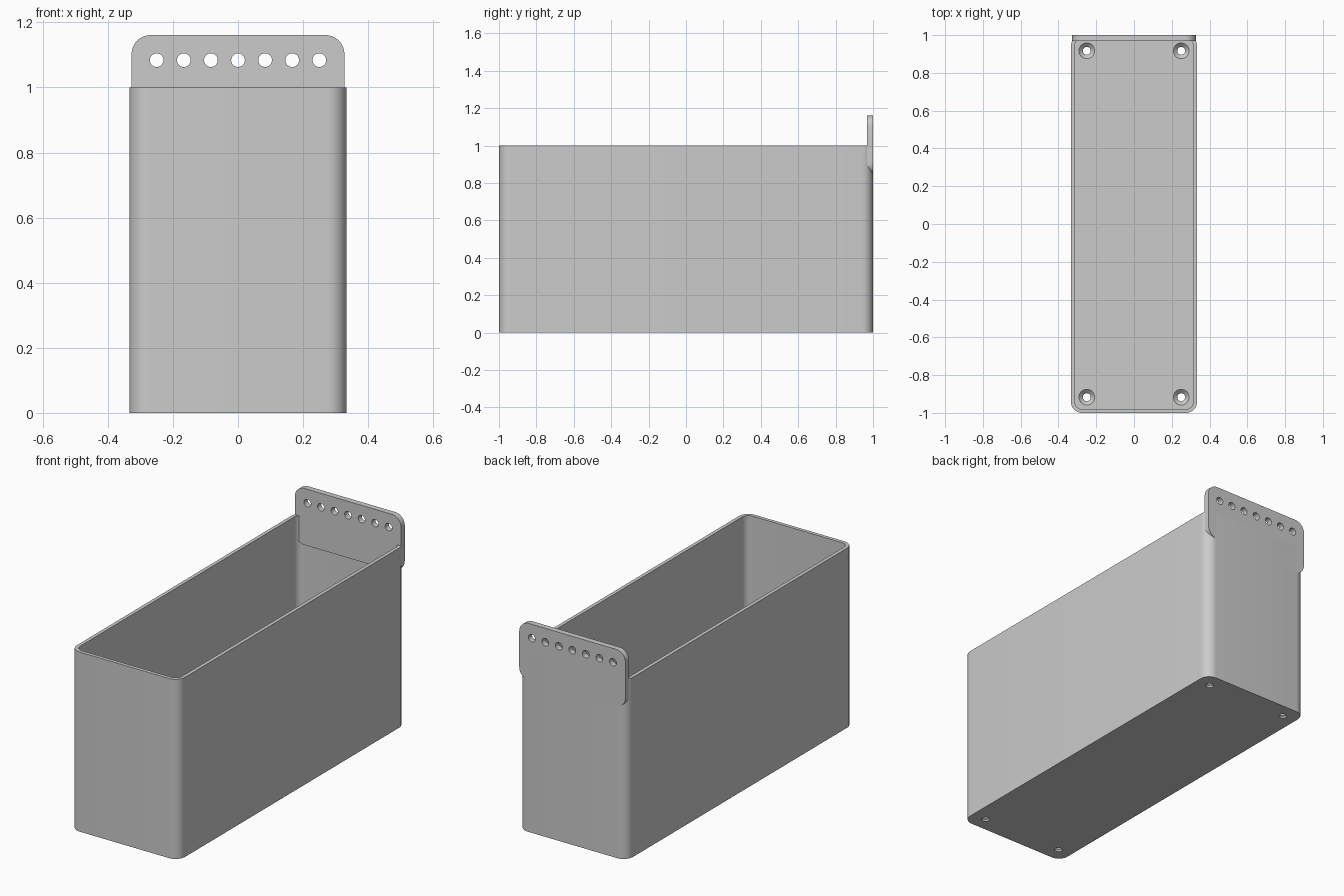
import bpy, bmesh, math
from mathutils import Matrix, Vector

cube = bpy.data.objects.get("Cube")
if cube:
    bpy.data.objects.remove(cube, do_unlink=True)

grey = bpy.data.materials.new("light grey plastic")
grey.use_nodes = True
GREY = (0.6, 0.6, 0.6, 1)
grey.diffuse_color = GREY
grey.node_tree.nodes["Principled BSDF"].inputs["Base Color"].default_value = GREY


def to_object(name, bm):
    bmesh.ops.recalc_face_normals(bm, faces=bm.faces)
    mesh = bpy.data.meshes.new(name)
    bm.to_mesh(mesh)
    bm.free()
    mesh.materials.append(grey)
    obj = bpy.data.objects.new(name, mesh)
    bpy.context.collection.objects.link(obj)
    return obj


def rounded_slab(name, width, length, radius, bottom, top, matrix=Matrix(), segs=10):
    """Rounded rectangle extruded along its local z, then placed by matrix."""
    bm = bmesh.new()
    points = []
    corners = ((1, 1), (-1, 1), (-1, -1), (1, -1))
    for quarter, (sx, sy) in enumerate(corners):
        for i in range(segs + 1):
            a = (quarter + i / segs) * math.pi / 2
            points.append(Vector((sx * (width / 2 - radius) + radius * math.cos(a),
                                  sy * (length / 2 - radius) + radius * math.sin(a),
                                  bottom)))
    face = bm.faces.new([bm.verts.new(p) for p in points])
    ext = bmesh.ops.extrude_face_region(bm, geom=[face])
    moved = [v for v in ext["geom"] if isinstance(v, bmesh.types.BMVert)]
    bmesh.ops.translate(bm, vec=(0, 0, top - bottom), verts=moved)
    bm.transform(matrix)
    return to_object(name, bm)


def cone(name, r_low, r_high, depth, matrix):
    bm = bmesh.new()
    bmesh.ops.create_cone(bm, cap_ends=True, segments=32, radius1=r_low,
                          radius2=r_high, depth=depth, matrix=matrix)
    return to_object(name, bm)


def cut(target, cutter):
    cutter.hide_render = True
    mod = target.modifiers.new("cut", "BOOLEAN")
    mod.operation = "DIFFERENCE"
    mod.solver = "EXACT"
    mod.object = cutter
    bpy.context.view_layer.objects.active = target
    bpy.ops.object.modifier_apply(modifier=mod.name)
    bpy.data.objects.remove(cutter, do_unlink=True)


# Open box with rounded vertical corners
WIDTH, LENGTH, WALL, FLOOR, HOLE = 0.667, 2.0, 0.02, 0.03, 0.021
box = rounded_slab("container", WIDTH, LENGTH, 0.058, 0, 1)
cut(box, rounded_slab("cavity", WIDTH - 2 * WALL, LENGTH - 2 * WALL, 0.038, FLOOR, 1.2))

# Countersunk screw holes in the floor
for x in (-0.25, 0.25):
    for y in (-0.917, 0.917):
        cut(box, cone("shaft", HOLE, HOLE, 0.2, Matrix.Translation((x, y, 0))))
        cut(box, cone("countersink", HOLE, 0.047, 0.025, Matrix.Translation((x, y, 0.0225))))

# Hanging plate at the back with a row of holes
upright = Matrix.Rotation(math.pi / 2, 4, "X")
plate = rounded_slab("hanging_plate", 0.654, 0.315, 0.058, -0.016, 0.016,
                     Matrix.Translation((0, 0.984, 1.0035)) @ upright)
for i in range(-3, 4):
    place = Matrix.Translation((i * 0.0833, 0.984, 1.084)) @ upright
    cut(plate, cone("plate_hole", HOLE, HOLE, 0.1, place))

# Smooth rounded corners, crisp edges
bpy.ops.object.select_all(action="DESELECT")
for obj in (box, plate):
    obj.select_set(True)
bpy.context.view_layer.objects.active = box
bpy.ops.object.shade_smooth_by_angle(angle=math.radians(30))
